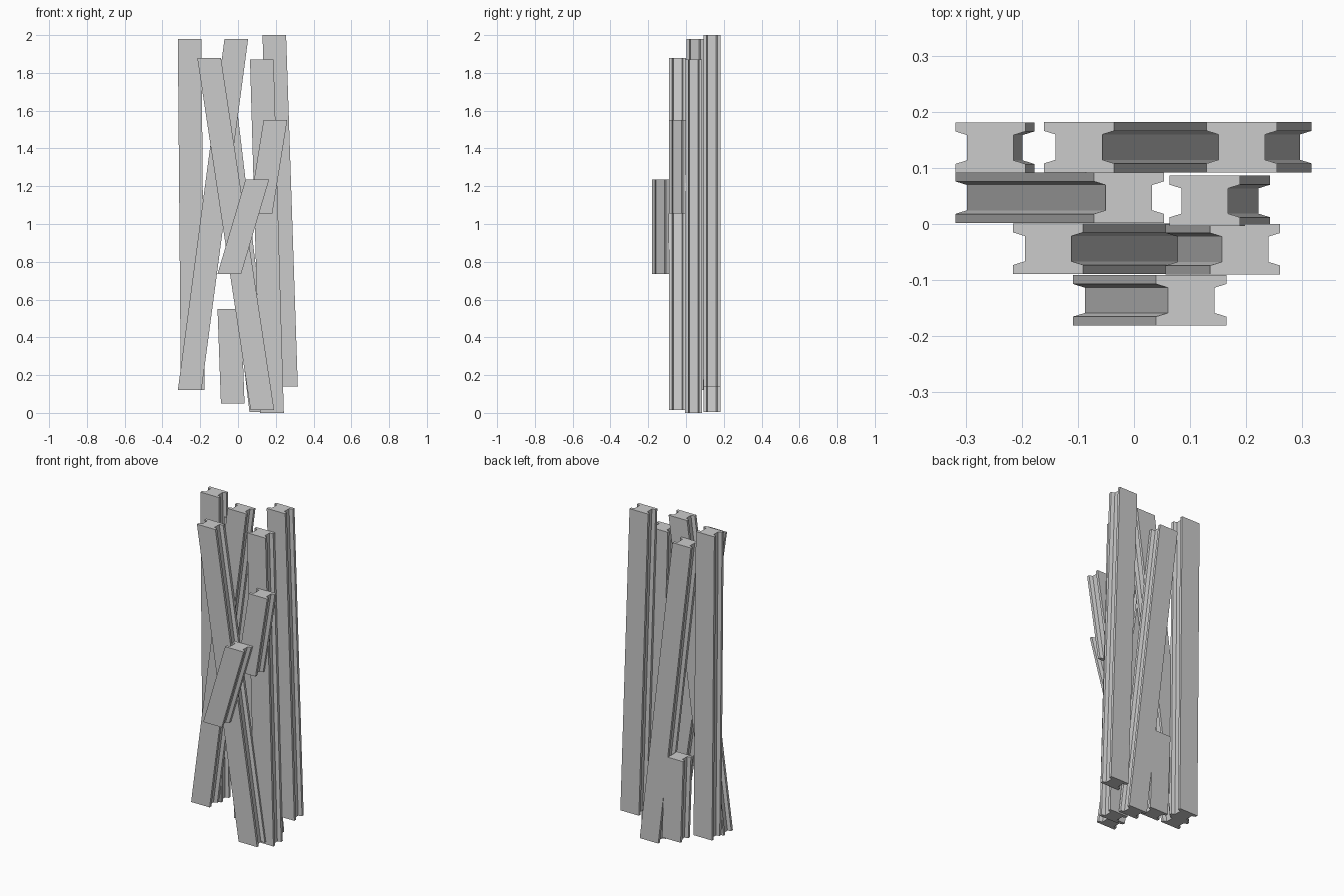
import bpy, bmesh

if "Cube" in bpy.data.objects:
    bpy.data.objects.remove(bpy.data.objects["Cube"])

W, D = 0.0625, 0.045   # half width and half depth of a beam

# H-shaped cross-section: flanges front and back, tapered grooves on the sides
half = [(W, D), (W, 0.029), (0.0415, 0.0225), (0.0415, -0.0225), (W, -0.029), (W, -D)]
PROFILE = half + [(-x, y) for x, y in reversed(half)]


def beam(name, y, bottom, top):
    """Leaning beam with level ends; bottom and top are (centre x, z)."""
    bm = bmesh.new()
    rings = [[bm.verts.new((cx + px, y + py, z)) for px, py in PROFILE]
             for cx, z in (bottom, top)]
    n = len(PROFILE)
    bm.faces.new(rings[0])
    bm.faces.new(rings[1])
    for i in range(n):
        j = (i + 1) % n
        bm.faces.new((rings[0][i], rings[0][j], rings[1][j], rings[1][i]))
    bmesh.ops.recalc_face_normals(bm, faces=bm.faces[:])
    mesh = bpy.data.meshes.new(name)
    bm.to_mesh(mesh)
    bm.free()
    obj = bpy.data.objects.new(name, mesh)
    bpy.context.collection.objects.link(obj)


# back layer
beam("back_left_beam", 0.136, (-0.240, 0.12), (-0.256, 1.98))
beam("back_middle_beam", 0.137, (0.123, 0.005), (-0.098, 1.87))
beam("back_right_beam", 0.137, (0.254, 0.14), (0.192, 2.0))
beam("back_short_beam", 0.137, (-0.028, 0.05), (-0.046, 0.55))
# second layer
beam("inner_leaning_beam", 0.047, (-0.256, 0.12), (-0.009, 1.98))
beam("inner_right_beam", 0.041, (0.180, 0.0), (0.126, 1.87))
# third layer
beam("outer_leaning_beam", -0.044, (0.129, 0.015), (-0.153, 1.88))
beam("outer_short_beam", -0.045, (0.119, 1.055), (0.198, 1.55))
# front layer
beam("front_short_beam", -0.136, (-0.046, 0.735), (0.102, 1.235))
